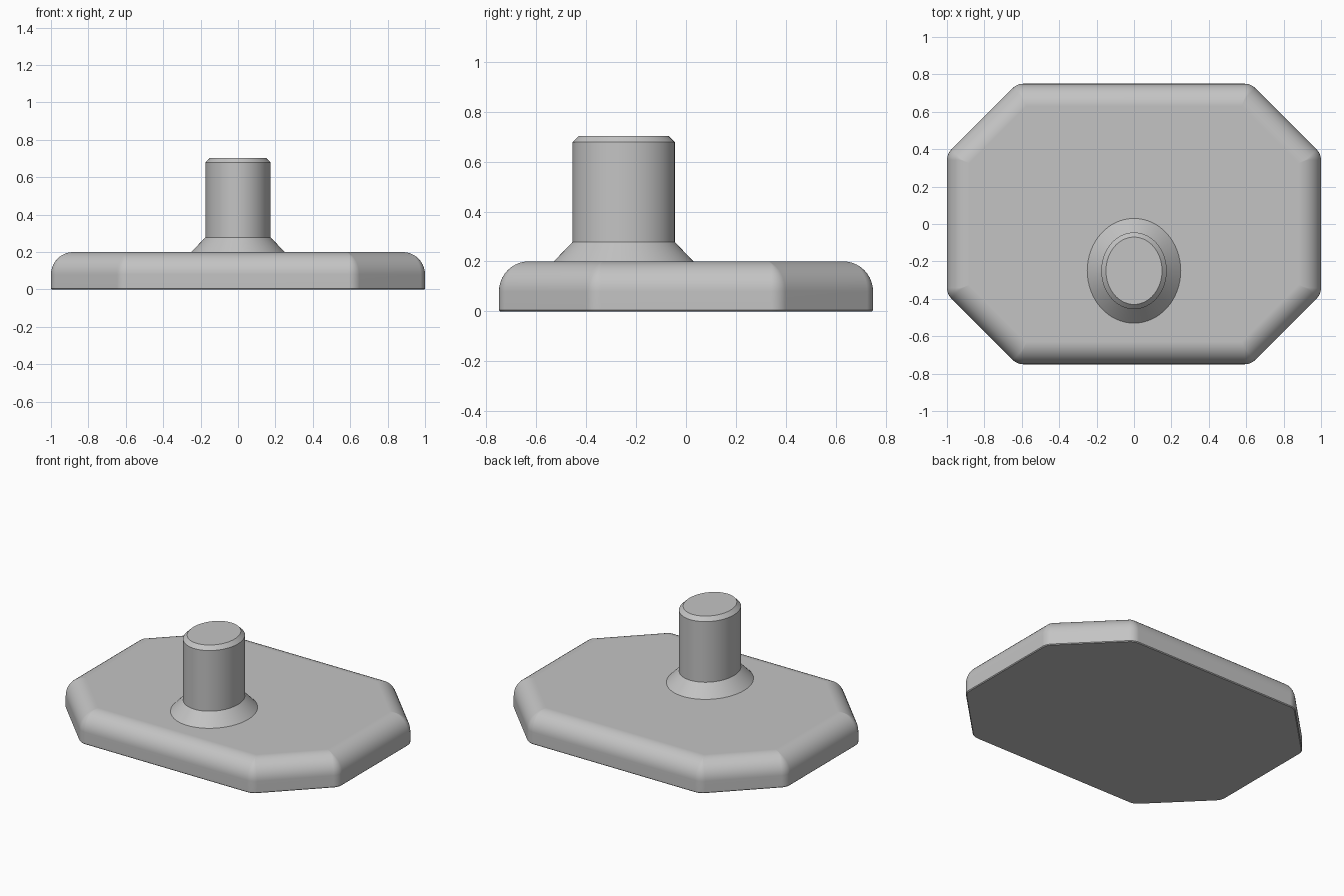
import bpy
import bmesh
from math import cos, sin, pi, tan, radians

cube = bpy.data.objects.get("Cube")
if cube:
    bpy.data.objects.remove(cube, do_unlink=True)

# Single plain grey
grey = bpy.data.materials.new("plain_grey")
grey.use_nodes = True
colour = (0.55, 0.55, 0.55, 1)
grey.diffuse_color = colour
grey.node_tree.nodes["Principled BSDF"].inputs["Base Color"].default_value = colour


def loft(name, rings):
    """Bridge equal-length rings of points and cap both ends."""
    bm = bmesh.new()
    loops = [[bm.verts.new(p) for p in ring] for ring in rings]
    for low, high in zip(loops, loops[1:]):
        for i in range(len(low)):
            j = (i + 1) % len(low)
            bm.faces.new((low[i], low[j], high[j], high[i]))
    bm.faces.new(loops[0][::-1])
    bm.faces.new(loops[-1])
    mesh = bpy.data.meshes.new(name)
    bm.to_mesh(mesh)
    bm.free()
    mesh.materials.append(grey)
    obj = bpy.data.objects.new(name, mesh)
    bpy.context.collection.objects.link(obj)
    bpy.ops.object.select_all(action="DESELECT")
    obj.select_set(True)
    bpy.context.view_layer.objects.active = obj
    bpy.ops.object.shade_smooth_by_angle(angle=radians(30))
    weighted = obj.modifiers.new("flat_caps", "WEIGHTED_NORMAL")
    weighted.keep_sharp = True
    return obj


def octagon(inset, z, steps=5):
    """Chamfered rectangle, moved inwards, with softened corners."""
    t = tan(pi / 8)
    hx, hy = 1 - inset, 0.75 - inset
    cut = 0.375 - inset * (1 - t)
    corners = [(hx, hy - cut), (hx - cut, hy), (cut - hx, hy), (-hx, hy - cut),
               (-hx, cut - hy), (cut - hx, -hy), (hx - cut, -hy), (hx, cut - hy)]
    radius = max(0.08 - inset, 0.004)
    reach = radius / cos(pi / 8)
    points = []
    for k, (x, y) in enumerate(corners):
        mid = pi / 8 + k * pi / 4
        cx, cy = x - reach * cos(mid), y - reach * sin(mid)
        for s in range(steps + 1):
            a = mid + (s / steps - 0.5) * pi / 4
            points.append((cx + radius * cos(a), cy + radius * sin(a), z))
    return points


def ellipse(grow, z, count=64):
    """Oval section of the post, offset outwards by grow."""
    angles = [2 * pi * i / count for i in range(count)]
    return [((0.175 + grow) * cos(a), -0.25 + (0.205 + grow) * sin(a), z) for a in angles]


# Base plate: tiny bottom chamfer, upright wall, rounded upper rim
fillet, height, segments = 0.12, 0.2, 10
rings = [octagon(0.005, 0), octagon(0, 0.005)]
for i in range(segments + 1):
    a = pi / 2 * i / segments
    rings.append(octagon(fillet * (1 - cos(a)), height - fillet * (1 - sin(a))))
loft("base_plate", rings)

# Oval post: flared foot, straight shaft, chamfered tip
post_profile = [(0.075, 0.19), (0.075, 0.2), (0, 0.278), (0, 0.678), (-0.025, 0.703)]
loft("post", [ellipse(grow, z) for grow, z in post_profile])
